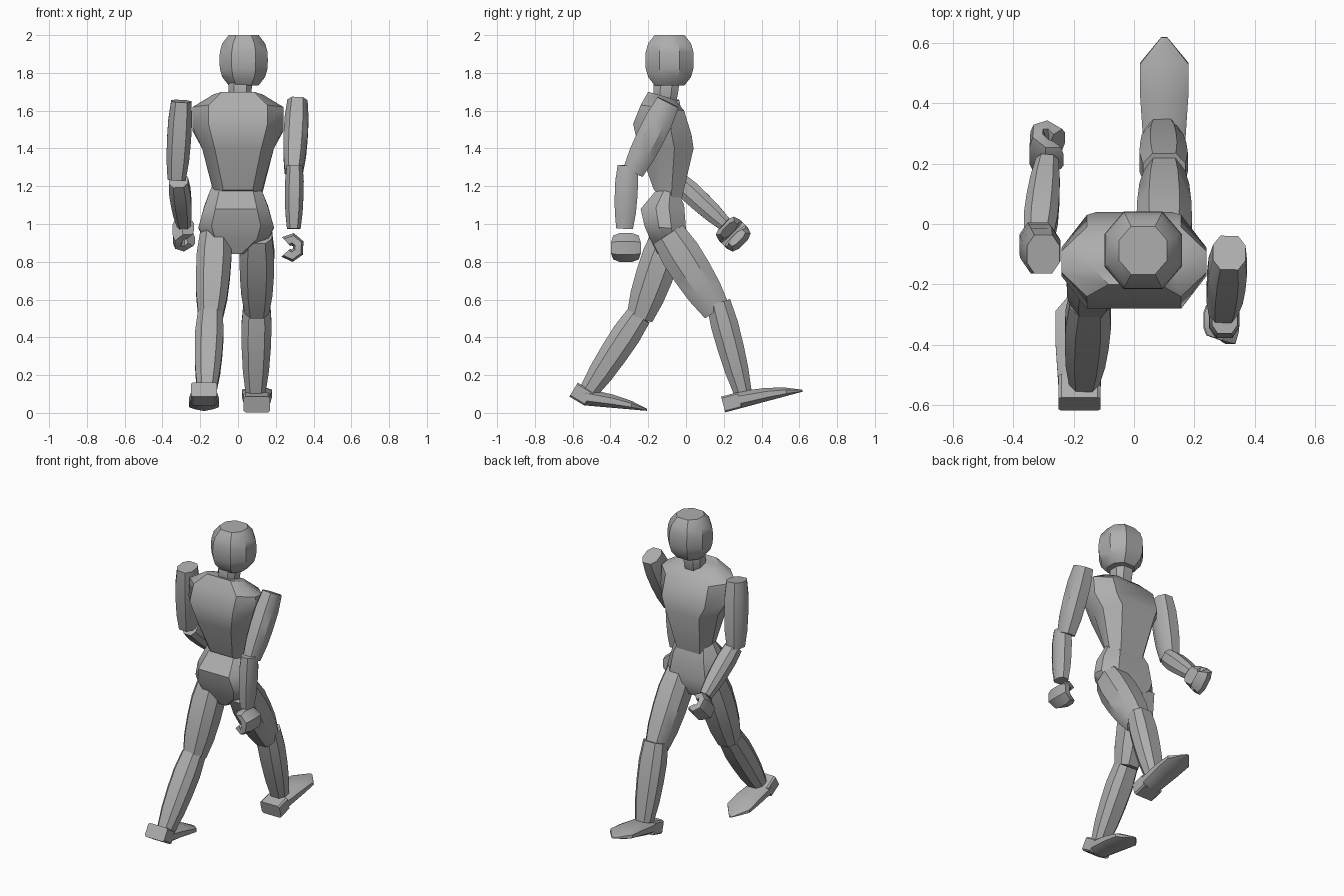
import bpy, bmesh, math
from mathutils import Vector, Matrix

cube = bpy.data.objects.get("Cube")
if cube:
    bpy.data.objects.remove(cube, do_unlink=True)

grey = bpy.data.materials.new("matte_grey")
grey.use_nodes = True
colour = (.42, .42, .42, 1)
grey.diffuse_color = colour
grey.node_tree.nodes["Principled BSDF"].inputs["Base Color"].default_value = colour
X, Y, Z = Matrix.Identity(3)


def loft(name, rings, flat_back=.55, flat_side=.45, matrix=Matrix()):
    """Skin eight-sided rings, each given as centre, half width, half depth."""
    quarter = [(flat_back, 1), (1, flat_side)]
    section = quarter + [(s, -t) for s, t in reversed(quarter)]
    section += [(-s, -t) for s, t in section]
    bm = bmesh.new()
    loops = [[bm.verts.new(centre + u * s + v * t) for s, t in section]
             for centre, u, v in rings]
    for low, high in zip(loops, loops[1:]):
        for i in range(len(section)):
            bm.faces.new((low[i - 1], low[i], high[i], high[i - 1]))
    bm.faces.new(loops[0])
    bm.faces.new(loops[-1])
    bm.transform(matrix)
    bmesh.ops.recalc_face_normals(bm, faces=bm.faces)
    mesh = bpy.data.meshes.new(name)
    bm.to_mesh(mesh)
    bm.free()
    mesh.materials.append(grey)
    obj = bpy.data.objects.new(name, mesh)
    bpy.context.collection.objects.link(obj)
    bpy.ops.object.select_all(action="DESELECT")
    obj.select_set(True)
    bpy.context.view_layer.objects.active = obj
    bpy.ops.object.shade_smooth_by_angle(angle=math.radians(35))


def trunk(name, centre_x, *stations):
    """Stations: half width, then y and z of the back edge and of the front edge."""
    rings = []
    for width, back, front in stations:
        back, front = Vector((centre_x, *back)), Vector((centre_x, *front))
        rings.append(((back + front) / 2, X * width, (front - back) / 2))
    loft(name, rings, flat_back=.65, flat_side=.3)


def limb(name, start, end, width, depth, taper):
    """Spindle with cut ends, thinning towards its end by the taper."""
    start, end = Vector(start), Vector(end)
    along = (end - start).normalized()
    side = (X - along * X.dot(along)).normalized()
    out = along.cross(side)
    rings = []
    for step in range(5):
        t = step / 4
        swell = .8 + .2 * math.sqrt(abs(math.sin(math.pi * t)))
        size = swell * (1 - taper * t)
        rings.append((start.lerp(end, t), side * width * size, out * depth * size))
    loft(name, rings)


def pose(place, pitch):
    return Matrix.Translation(place) @ Matrix.Rotation(math.radians(pitch), 4, "X")


def fist(name, place, mirror, pitch):
    """Curled mitten hand, open towards the body."""
    rings = []
    for step in range(6):
        angle = math.radians(135 - 55 * step)
        spoke = X * math.cos(angle) + Z * math.sin(angle) * 1.1
        depth = .05 + .03 * math.sin(math.pi * step / 5)
        rings.append((spoke * .04, spoke * .03, Y * depth))
    matrix = pose(place, pitch) @ Matrix.Scale(mirror, 4, X)
    loft(name, rings, flat_back=.6, flat_side=.5, matrix=matrix)


def foot(side, place, pitch, heel_pitch):
    """Wedge pointing to the toe, and a block behind it for the heel."""
    wedge = [(.07, 0, .09), (.08, .15, .07), (.08, .25, .045), (.01, .335, .01)]
    rings = [(Y * reach + Z * height / 2, X * width, Z * height / 2)
             for width, reach, height in wedge]
    loft(side + "_foot", rings, matrix=pose(place, pitch))
    heel = [(Y * reach + Z * .043, X * .07, Z * .043) for reach in (-.09, 0)]
    loft(side + "_heel", heel, flat_back=.85, flat_side=.8, matrix=pose(place, heel_pitch))


# Head: a block whose rings shrink towards the chin and the crown
head_centre = Vector((.03, -.087, 1.867))
head_rings = []
for step in range(7):
    t = step / 3 - 1
    size = 1 - .38 * abs(t) ** 3
    head_rings.append((head_centre + Z * .133 * t, X * .128 * size, Y * .128 * size))
loft("head", head_rings, flat_back=.5, flat_side=.42)
limb("neck", (.01, -.115, 1.62), (.013, -.1, 1.78), width=.055, depth=.06, taper=-.2)

# Torso tapering to the waist, and the pelvis
trunk("torso", 0,
      (.13, (-.2, 1.7), (-.06, 1.66)),
      (.24, (-.24, 1.63), (-.01, 1.6)),
      (.24, (-.28, 1.53), (.03, 1.47)),
      (.19, (-.25, 1.4), (.04, 1.4)),
      (.12, (-.17, 1.18), (-.03, 1.1)))
trunk("pelvis", -.01,
      (.13, (-.14, 1.2), (-.05, 1.19)),
      (.17, (-.24, 1.08), (-.01, 1.1)),
      (.2, (-.22, .99), (0, .97)),
      (.17, (-.19, .92), (0, .92)),
      (.04, (-.15, .84), (-.04, .84)))

# Left arm, swung backwards
limb("left_upper_arm", (.315, -.095, 1.645), (.295, -.28, 1.275),
     width=.067, depth=.078, taper=.1)
limb("left_forearm", (.3, -.31, 1.31), (.295, -.325, .975),
     width=.053, depth=.065, taper=.15)
fist("left_hand", (.283, -.318, .876), mirror=1, pitch=0)

# Right arm, swung forwards with a bent elbow
limb("right_upper_arm", (-.3, -.1, 1.65), (-.325, -.055, 1.235),
     width=.067, depth=.08, taper=.1)
limb("right_forearm", (-.315, -.045, 1.23), (-.287, .205, 1),
     width=.062, depth=.063, taper=.25)
fist("right_hand", (-.282, .25, .947), mirror=-1, pitch=45)

# Left leg, stepping forwards
limb("left_thigh", (.1, -.095, .945), (.1, .163, .54),
     width=.1, depth=.115, taper=.2)
limb("left_shin", (.1, .172, .585), (.093, .3, .11),
     width=.088, depth=.08, taper=.25)
foot("left", (.1, .295, .026), pitch=15, heel_pitch=15)

# Right leg, trailing behind
limb("right_thigh", (-.12, -.09, .945), (-.145, -.245, .505),
     width=.1, depth=.11, taper=.2)
limb("right_shin", (-.147, -.25, .515), (-.165, -.515, .115),
     width=.083, depth=.085, taper=.25)
foot("right", (-.18, -.54, .04), pitch=-5, heel_pitch=-31)
